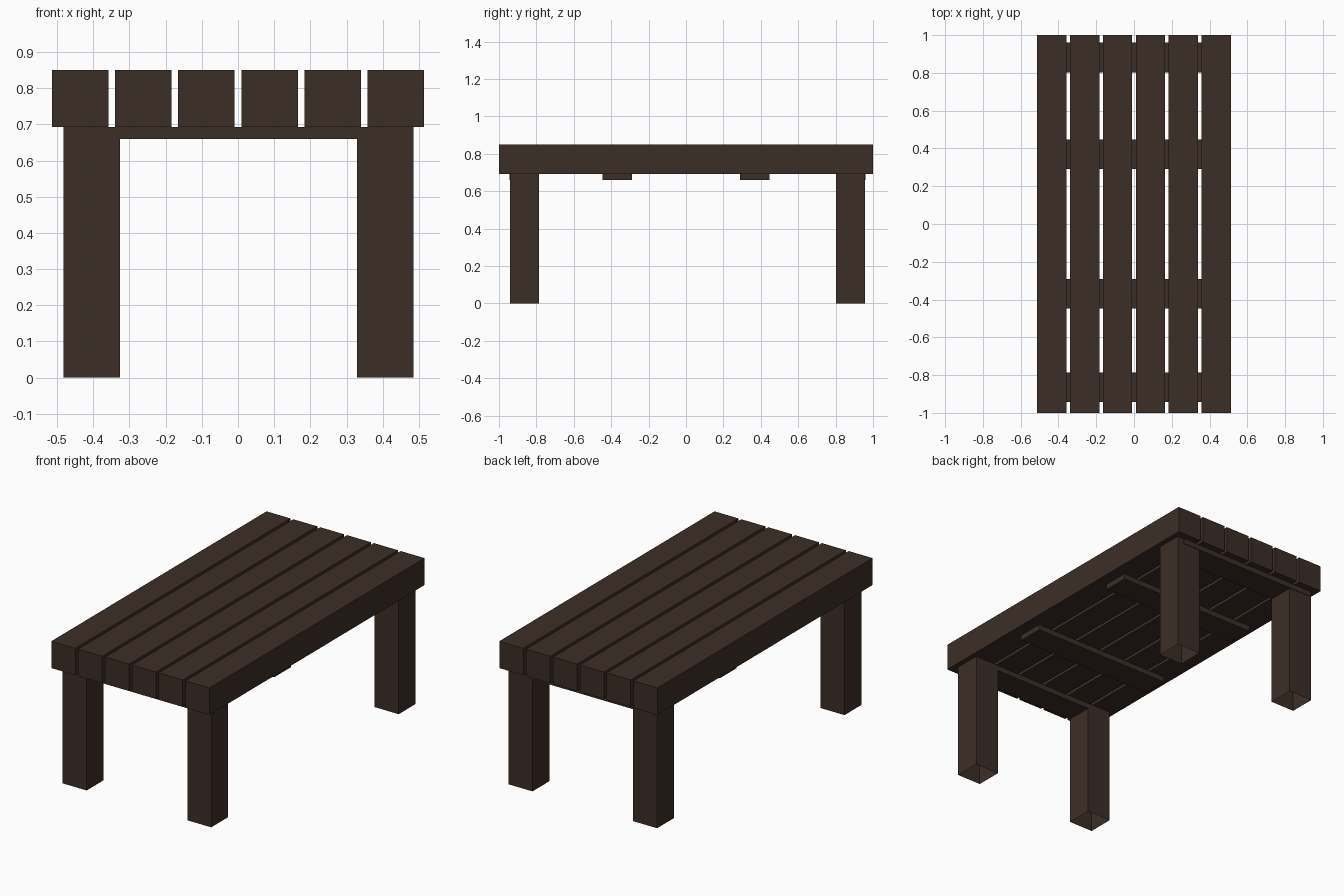
import bpy, bmesh

if "Cube" in bpy.data.objects:
    bpy.data.objects.remove(bpy.data.objects["Cube"])

wood = bpy.data.materials.new("dark_wood")
wood.diffuse_color = (0.045, 0.027, 0.02, 1)
wood.use_nodes = True
wood.node_tree.nodes["Principled BSDF"].inputs["Base Color"].default_value = wood.diffuse_color


def box(name, x, y, z, open_ends=False):
    """Box from (min, max) ranges; open_ends removes top and bottom faces."""
    bm = bmesh.new()
    bmesh.ops.create_cube(bm, size=1)
    for v in bm.verts:
        for i, (lo, hi) in enumerate((x, y, z)):
            v.co[i] = hi if v.co[i] > 0 else lo
    bm.normal_update()
    if open_ends:
        caps = [f for f in bm.faces if abs(f.normal.z) > 0.5]
        bmesh.ops.delete(bm, geom=caps, context='FACES_ONLY')
    mesh = bpy.data.meshes.new(name)
    bm.to_mesh(mesh)
    bm.free()
    mesh.materials.append(wood)
    obj = bpy.data.objects.new(name, mesh)
    bpy.context.collection.objects.link(obj)
    return obj


BEAM = 0.156       # square section of planks and legs
TOP = 0.85
UNDER = 0.692      # underside of the planks

# Six long top planks with narrow gaps
for i in range(6):
    cx = (i - 2.5) * 0.1746
    box(f"top_plank_{i + 1}", (cx - BEAM / 2, cx + BEAM / 2), (-1, 1), (UNDER, TOP))

# Four hollow square legs
for side, x0 in (("left", -0.482), ("right", 0.329)):
    for end, y0 in (("front", -0.941), ("back", 0.801)):
        box(f"{end}_{side}_leg", (x0, x0 + BEAM), (y0, y0 + BEAM), (0, UNDER), True)

# Four thin cross slats joining the planks underneath
for i, y0 in enumerate((-0.943, -0.447, 0.29, 0.803)):
    box(f"cross_slat_{i + 1}", (-0.462, 0.444), (y0, y0 + 0.157), (0.66, UNDER))
